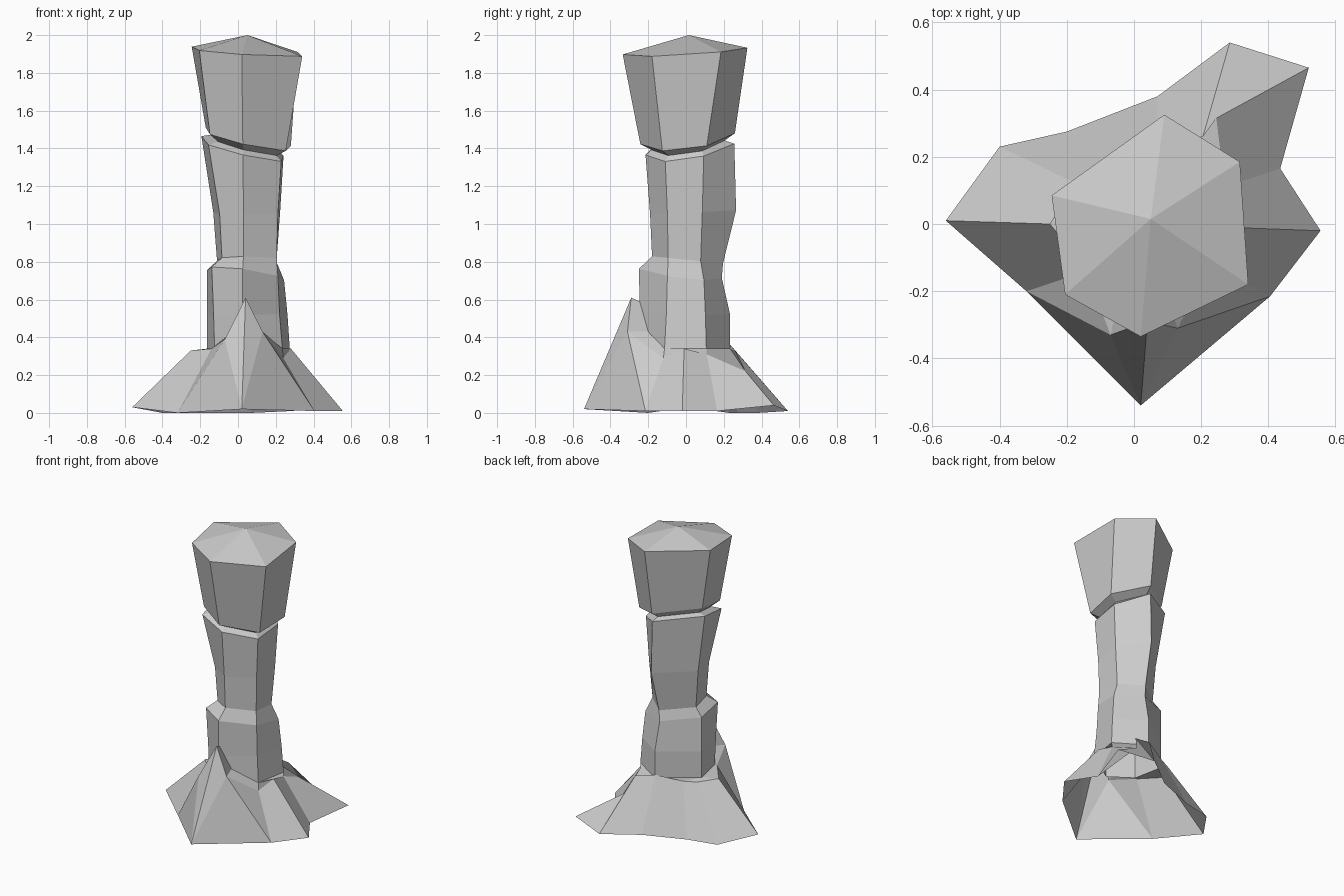
import bpy, bmesh
from mathutils import Vector

if "Cube" in bpy.data.objects:
    bpy.data.objects.remove(bpy.data.objects["Cube"])

CX, CY = 0.04, 0.01
# irregular hexagons shared by the sections, as offsets from the axis
CROWN = [(-.02, -.345), (.30, -.19), (.275, .175), (.05, .315), (-.285, .075), (-.245, -.22)]
STEM = CROWN[:2] + [(.30, .125)] + CROWN[3:]


def section(z, tilt_x, tilt_y, scales, hexagon=STEM):
    pts = []
    for (hx, hy), s in zip(hexagon, scales):
        x, y = hx * s, hy * s
        pts.append(Vector((CX + x, CY + y, z + tilt_x * x + tilt_y * y)))
    return pts


class Shell:
    """Collects flat faces, sharing vertices by position."""
    def __init__(self):
        self.bm, self.cache = bmesh.new(), {}

    def face(self, *points):
        vs = []
        for p in points:
            key = tuple(round(c, 4) for c in p)
            if key not in self.cache:
                self.cache[key] = self.bm.verts.new(p)
            if self.cache[key] not in vs:
                vs.append(self.cache[key])
        if len(vs) > 2 and not self.bm.faces.get(vs):
            self.bm.faces.new(vs)

    def loft(self, low, high):
        n = len(low)
        for i in range(n):
            j = (i + 1) % n
            self.face(low[i], low[j], high[j], high[i])

    def finish(self, name):
        me = bpy.data.meshes.new(name)
        self.bm.to_mesh(me)
        self.bm.free()
        bpy.context.collection.objects.link(bpy.data.objects.new(name, me))


# trunk sections, bottom to top
trunk = [
    section(.34, 0, 0, (.73, .65, .78, .71, .72, .67)),
    section(.52, 0, 0, (.74, .60, .74, .71, .72, .69)),
    section(.735, -.12, -.1, (.75, .57, .68, .57, .72, .73)),
    section(.81, 0, -.1, (.55, .55, .54, .59, .53, .51)),
    section(1.06, 0, .05, (.58, .57, .61, .81, .60, .56)),
    section(1.397, -.25, .155, (.65, .63, .67, .78, .82, .80)),
    section(1.42, -.25, .155, (.56, .55, .60, .62, .64, .60)),
]
# flared head sections
head = [
    trunk[-1],
    section(1.455, -.23, .14, (.73, .71, .80, .79, .74, .77)),
    section(1.917, -.06, .06, (1, 1, 1, 1, 1, 1), CROWN),
]

s = Shell()
for a, b in zip(trunk, trunk[1:]):
    s.loft(a, b)
s.finish("trunk")

s = Shell()
for a, b in zip(head, head[1:]):
    s.loft(a, b)
# shallow pointed top
for i in range(6):
    s.face(head[-1][i], head[-1][(i + 1) % 6], (.05, .015, 2.0))
s.finish("head")

# roots: ground point and matching upper point, counter-clockwise from the left
foot = [(-.56, .01, .03), (-.32, -.20, 0), (.02, -.54, .02), (.405, -.215, .01),
        (.555, -.02, .01), (.435, .165, .01), (.52, .465, .04), (.285, .54, .01),
        (.07, .38, 0), (-.2, .275, 0), (-.4, .23, 0)]
left_shoulder, peak, right_shoulder = (-.07, -.33, .39), (.04, -.29, .61), (.13, -.31, .43)
pairs = [(0, (-.25, 0, .33)), (1, (-.14, -.14, .34)), (1, left_shoulder),
         (2, left_shoulder), (2, peak), (2, right_shoulder), (3, right_shoulder),
         (3, (.24, -.12, .29)), (4, (.28, -.01, .34)), (5, (.27, .11, .31)),
         (6, (.245, .315, .22)), (7, (.205, .26, .33)), (8, (.07, .235, .36)),
         (9, (-.09, .16, .33)), (10, (-.17, .12, .33))]
low = [Vector(foot[i]) for i, _ in pairs]
high = [Vector(p) for _, p in pairs]
# inner edge where the roots meet the trunk; the front spike leans on it higher up
inner = [min(trunk[0], key=lambda t: (t - p).xy.length) for p in high]
inner[2] = inner[3] = Vector((-.04, -.20, .42))
inner[4] = Vector((.03, -.245, .59))
inner[5] = inner[6] = Vector((.09, -.20, .43))

s = Shell()
s.loft(low, high)
s.loft(high, inner)
s.finish("root_base")
